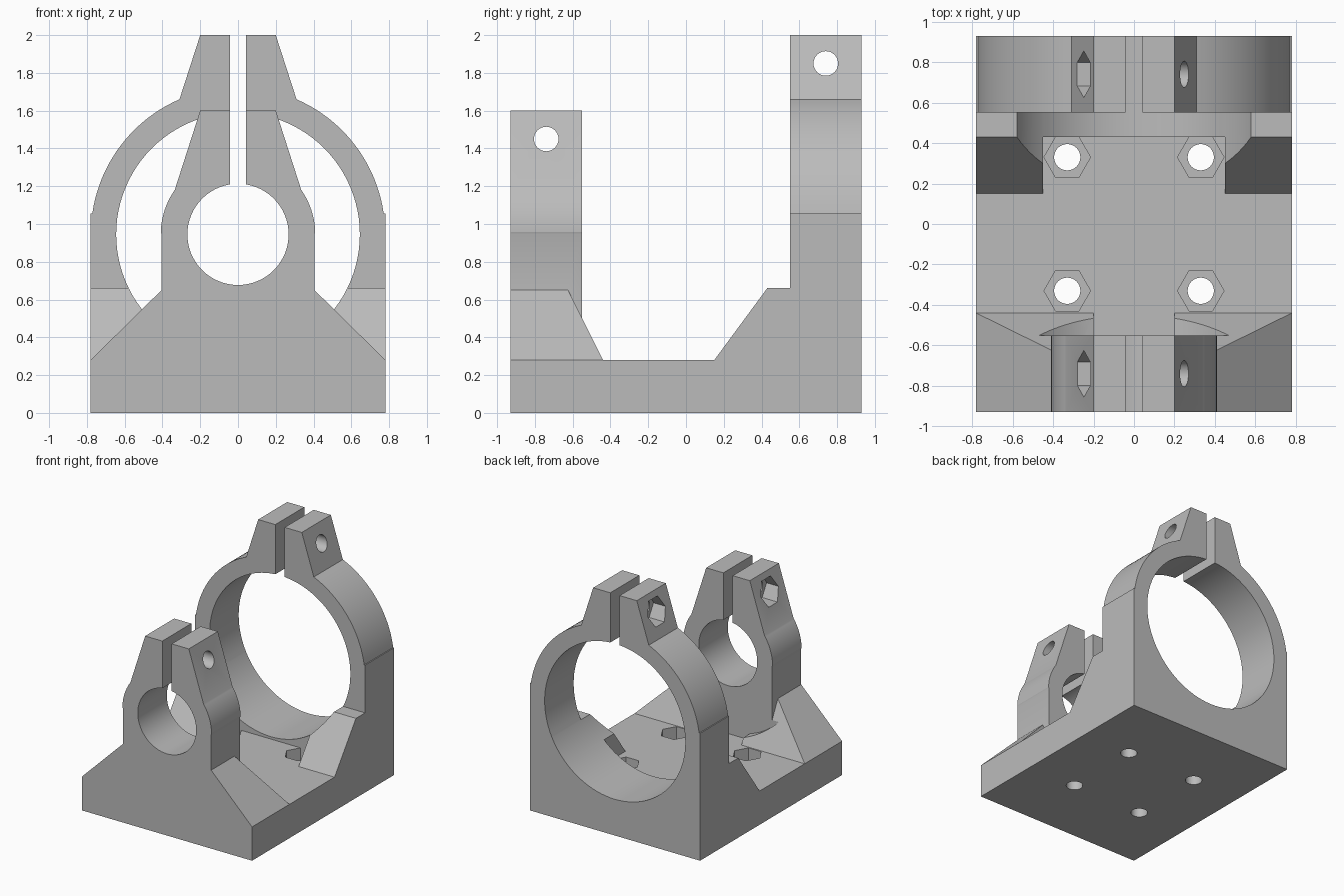
import bpy, bmesh, math
from mathutils import Vector

if "Cube" in bpy.data.objects:
    bpy.data.objects.remove(bpy.data.objects["Cube"])

grey = bpy.data.materials.new("plain grey")
grey.diffuse_color = (0.5, 0.5, 0.5, 1)
grey.use_nodes = True
grey.node_tree.nodes["Principled BSDF"].inputs["Base Color"].default_value = grey.diffuse_color
AXIS_Z = 0.945          # height of both bores


def finish(name, bm):
    bmesh.ops.recalc_face_normals(bm, faces=bm.faces)
    me = bpy.data.meshes.new(name)
    bm.to_mesh(me)
    bm.free()
    me.materials.append(grey)
    ob = bpy.data.objects.new(name, me)
    bpy.context.collection.objects.link(ob)
    return ob


def prism(name, pts, axis, a, b):
    """Extrude a 2D outline along axis from a to b."""
    place = {'X': lambda u, v: (a, u, v), 'Y': lambda u, v: (u, a, v),
             'Z': lambda u, v: (u, v, a)}[axis]
    bm = bmesh.new()
    face = bm.faces.new([bm.verts.new(place(*p)) for p in pts])
    new = bmesh.ops.extrude_face_region(bm, geom=[face])['geom']
    step = Vector([(b - a) * (axis == k) for k in 'XYZ'])
    bmesh.ops.translate(bm, vec=step, verts=[g for g in new if isinstance(g, bmesh.types.BMVert)])
    return finish(name, bm)


def ngon(cx, cy, r, n):
    return [(cx + r * math.cos(2 * math.pi * i / n), cy + r * math.sin(2 * math.pi * i / n))
            for i in range(n)]


def box(name, x0, x1, y0, y1, z0, z1):
    return prism(name, [(x0, y0), (x1, y0), (x1, y1), (x0, y1)], 'Z', z0, z1)


def combine(target, tool, op):
    tool.hide_render = True
    mod = target.modifiers.new(op, 'BOOLEAN')
    mod.operation, mod.solver, mod.object = op, 'EXACT', tool
    bpy.context.view_layer.objects.active = target
    bpy.ops.object.modifier_apply(modifier=mod.name)
    bpy.data.objects.remove(tool, do_unlink=True)


def clamp(name, half, z0, z1, ear, top, y0, y1):
    """Ring with straight legs and two tapered ears."""
    r = math.hypot(ear[0], ear[1] - AXIS_Z)
    a0 = math.asin((z1 - AXIS_Z) / r)
    a1 = math.atan2(ear[1] - AXIS_Z, ear[0])
    side = [(half, z0), (half, z1)]
    for i in range(0 if z1 > AXIS_Z else 1, 21):
        a = a0 + (a1 - a0) * i / 20
        side.append((r * math.cos(a), AXIS_Z + r * math.sin(a)))
    side.append((0.2, top))
    return prism(name, side + [(-x, z) for x, z in reversed(side)], 'Y', y0, y1)


# Base plate with the ramped rear support
mount = prism("clamp_mount", [(-.93, 0), (.93, 0), (.93, .66), (.43, .66), (.15, .28), (-.93, .28)],
              'X', -.78, .78)

# Front support: sloped on both sides and at the back
bm = bmesh.new()
for x, y, z in [(.78, -.44, .28), (.405, -.625, .65)]:
    for s in (-1, 1):
        bm.verts.new((s * x, y, z))
        bm.verts.new((s * x, -.93, z))
for x in (-.78, .78):       # footing sunk into the plate
    for y in (-.93, -.44):
        bm.verts.new((x, y, .15))
bmesh.ops.convex_hull(bm, input=bm.verts)
bmesh.ops.dissolve_limit(bm, angle_limit=.01, verts=bm.verts, edges=bm.edges)
support = finish("front_support", bm)
combine(support, box("nut_clearance", -.2, .2, -.55, -.3, .28, .8), 'DIFFERENCE')
combine(support, prism("bore", ngon(0, AXIS_Z, .645, 96), 'Y', -.55, 0), 'DIFFERENCE')

# Rear nut clearance, then the two clamps
combine(mount, box("nut_clearance", -.45, .45, .05, .43, .28, .8), 'DIFFERENCE')
combine(mount, support, 'UNION')
combine(mount, clamp("rear_clamp", .78, .2, 1.055, (.31, 1.66), 2.0, .55, .93), 'UNION')
combine(mount, clamp("front_clamp", .405, .2, .945, (.335, 1.18), 1.6, -.93, -.55), 'UNION')

# Bores and clamp slots
combine(mount, prism("large_bore", ngon(0, AXIS_Z, .645, 96), 'Y', 0, 1.1), 'DIFFERENCE')
combine(mount, prism("small_bore", ngon(0, AXIS_Z, .268, 64), 'Y', -1.1, -.4), 'DIFFERENCE')
combine(mount, box("rear_slot", -.043, .043, .5, 1.1, 1.3, 2.2), 'DIFFERENCE')
combine(mount, box("front_slot", -.043, .043, -1.1, -.5, 1.0, 2.2), 'DIFFERENCE')

# Clamp bolt holes with hexagonal nut pockets on the left ears
for y, z in [(.74, 1.85), (-.74, 1.45)]:
    combine(mount, prism("bolt_hole", ngon(y, z, .065, 32), 'X', -.6, .6), 'DIFFERENCE')
    combine(mount, prism("nut_pocket", ngon(y, z, .115, 6), 'X', -.6, -.14), 'DIFFERENCE')

# Mounting holes with nut pockets in the plate
for x in (-.33, .33):
    for y in (-.33, .33):
        combine(mount, prism("screw_hole", ngon(x, y, .065, 32), 'Z', -.1, .4), 'DIFFERENCE')
        combine(mount, prism("nut_pocket", ngon(x, y, .115, 6), 'Z', .14, .4), 'DIFFERENCE')

bpy.ops.object.select_all(action='DESELECT')
mount.select_set(True)
bpy.context.view_layer.objects.active = mount
bpy.ops.object.shade_smooth_by_angle(angle=math.radians(20))
